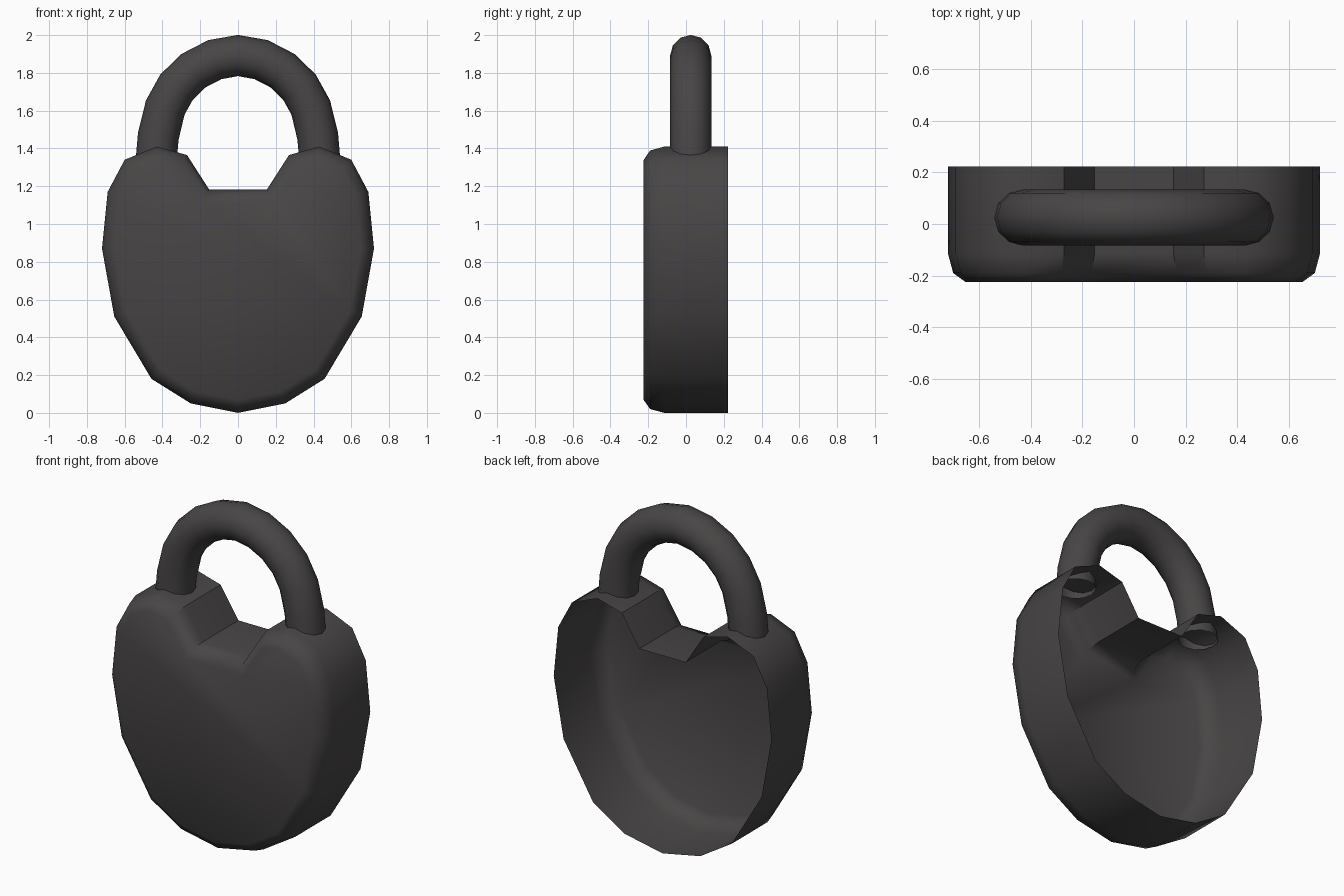
import bpy, bmesh, math
from mathutils import Vector

if "Cube" in bpy.data.objects:
    bpy.data.objects.remove(bpy.data.objects["Cube"])

mat = bpy.data.materials.new("dark_iron")
mat.diffuse_color = (0.065, 0.06, 0.06, 1)
mat.use_nodes = True
mat.node_tree.nodes["Principled BSDF"].inputs["Base Color"].default_value = mat.diffuse_color


def finish(name, bm, angle):
    mesh = bpy.data.meshes.new(name)
    bm.to_mesh(mesh)
    bm.free()
    ob = bpy.data.objects.new(name, mesh)
    bpy.context.collection.objects.link(ob)
    mesh.materials.append(mat)
    bpy.ops.object.select_all(action='DESELECT')
    bpy.context.view_layer.objects.active = ob
    ob.select_set(True)
    bpy.ops.object.shade_smooth_by_angle(angle=math.radians(angle))
    return ob


def bridge(bm, a, b, closed=True):
    n = len(a)
    for i in range(n):
        j = (i + 1) % n
        bm.faces.new((a[i], a[j], b[j], b[i]))


def inset(pts, d):
    # mitred inward offset of a counter-clockwise outline
    out = []
    for i, p in enumerate(pts):
        e1 = (p - pts[i - 1]).normalized()
        e2 = (pts[(i + 1) % len(pts)] - p).normalized()
        n1, n2 = Vector((-e1.y, e1.x)), Vector((-e2.y, e2.x))
        out.append(p + (n1 + n2) * d / (1 + n1.dot(n2)))
    return out


# lock body: open-backed shell with a rounded front rim
half = [(0.25, 0.05), (0.458, 0.18), (0.655, 0.51), (0.72, 0.87), (0.69, 1.17),
        (0.60, 1.34), (0.43, 1.41), (0.27, 1.365), (0.153, 1.183)]
outline = [Vector((0, 0))] + [Vector(p) for p in half] \
    + [Vector((-x, z)) for x, z in reversed(half)]
bm = bmesh.new()
rings = []
for y, d in [(0.222, 0), (-0.115, 0), (-0.19, 0.02), (-0.225, 0.068)]:
    rings.append([bm.verts.new((p.x, y, p.y)) for p in inset(outline, d)])
for a, b in zip(rings, rings[1:]):
    bridge(bm, a, b)
bm.faces.new(rings[-1])
# make the front face point forward, everything else follow it
bmesh.ops.recalc_face_normals(bm, faces=bm.faces)
front = max(bm.faces, key=lambda f: len(f.verts))
if front.normal.y > 0:
    bmesh.ops.reverse_faces(bm, faces=bm.faces)
finish("lock_body", bm, 40)

# shackle: round bar swept along an arch, open ends sunk into the shoulders
arch = [(0.432, 1.35), (0.422, 1.465), (0.385, 1.617), (0.325, 1.725),
        (0.235, 1.812), (0.123, 1.87)]
path = [Vector((x, 0.025, z)) for x, z in arch] + [Vector((0, 0.025, 1.892))] \
    + [Vector((-x, 0.025, z)) for x, z in reversed(arch)]
R, SIDES = 0.109, 12
bm = bmesh.new()
rings = []
for i, p in enumerate(path):
    t = (path[min(i + 1, len(path) - 1)] - path[max(i - 1, 0)]).normalized()
    if i in (0, len(path) - 1):
        t = Vector((0, 0, 1 if i == 0 else -1))
    n = Vector((t.z, 0, -t.x))
    ring = []
    for k in range(SIDES):
        a = 2 * math.pi * k / SIDES
        ring.append(bm.verts.new(p + n * R * math.cos(a) + Vector((0, R * math.sin(a), 0))))
    rings.append(ring)
for a, b in zip(rings, rings[1:]):
    bridge(bm, a, b)
bm.normal_update()
# outward check on the crown
crown = max(bm.faces, key=lambda f: f.calc_center_median().z)
if crown.normal.z < 0:
    bmesh.ops.reverse_faces(bm, faces=bm.faces)
finish("shackle", bm, 45)
